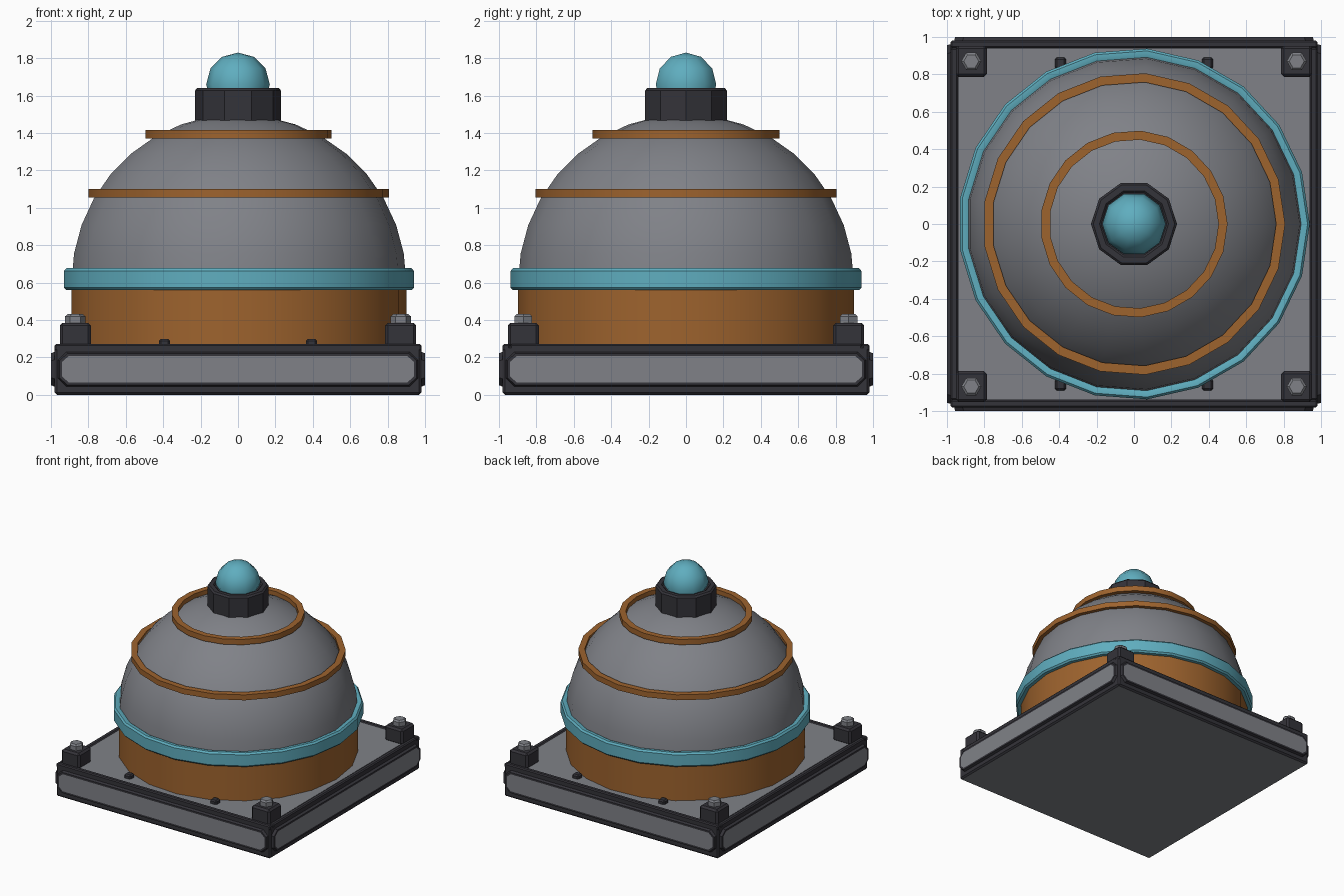
import bpy, bmesh, math
from mathutils import Matrix

if "Cube" in bpy.data.objects:
    bpy.data.objects.remove(bpy.data.objects["Cube"])


def material(name, rgb):
    m = bpy.data.materials.new(name)
    m.diffuse_color = (*rgb, 1)
    m.use_nodes = True
    m.node_tree.nodes["Principled BSDF"].inputs["Base Color"].default_value = m.diffuse_color
    return m


GREY = material("grey metal", (0.215, 0.222, 0.245))
DARK = material("dark metal", (0.034, 0.033, 0.041))
RUST = material("rust orange", (0.34, 0.125, 0.027))
TEAL = material("teal", (0.115, 0.42, 0.52))


def finish(bm, name, mats, smooth_angle=0):
    """Turn a bmesh into an object; edges sharper than the angle stay hard."""
    bmesh.ops.recalc_face_normals(bm, faces=bm.faces)
    for f in bm.faces:
        f.smooth = smooth_angle > 0
    for e in bm.edges:
        if len(e.link_faces) == 2:
            e.smooth = e.calc_face_angle(0) < math.radians(smooth_angle)
    me = bpy.data.meshes.new(name)
    bm.to_mesh(me)
    bm.free()
    for m in mats:
        me.materials.append(m)
    ob = bpy.data.objects.new(name, me)
    bpy.context.collection.objects.link(ob)
    return ob


def lathe(name, profile, n, mat, smooth_angle=30, closed=False, at=(0, 0)):
    """Spin (r, z) points round z; a point with r = 0 becomes a pole."""
    bm = bmesh.new()
    rings = []
    for r, z in profile:
        if r == 0:
            rings.append([bm.verts.new((at[0], at[1], z))] * n)
        else:
            rings.append([bm.verts.new((at[0] + r * math.cos(math.tau * i / n),
                                        at[1] + r * math.sin(math.tau * i / n), z)) for i in range(n)])
    pairs = list(zip(rings, rings[1:]))
    if closed:
        pairs.append((rings[-1], rings[0]))
    for a, b in pairs:
        for i in range(n):
            j = (i + 1) % n
            bm.faces.new(list(dict.fromkeys((a[i], a[j], b[j], b[i]))))
    return finish(bm, name, [mat], smooth_angle)


def box(name, lo, hi, mat, bevel=0.0, under=None):
    bm = bmesh.new()
    bmesh.ops.create_cube(bm, size=1)
    for v in bm.verts:
        v.co = [(l + h) / 2 + c * (h - l) for l, h, c in zip(lo, hi, v.co)]
    if bevel:
        bmesh.ops.bevel(bm, geom=bm.edges[:], offset=bevel, segments=1, affect='EDGES')
    bm.normal_update()
    if under:
        for f in bm.faces:
            if f.normal.z < -0.9:
                f.material_index = 1
    return finish(bm, name, [mat, under] if under else [mat])


# Square base with grey underside and grey deck
box("base", (-0.98, -0.98, 0), (0.98, 0.98, 0.262), DARK, 0.012, GREY)
box("deck_plate", (-0.938, -0.938, 0.25), (0.938, 0.938, 0.266), GREY)
for s in (-1, 1):
    box("deck_rim_y", (-0.98, s * 0.96 - 0.02, 0.235), (0.98, s * 0.96 + 0.02, 0.272), DARK, 0.008)
    box("deck_rim_x", (s * 0.96 - 0.02, -0.94, 0.235), (s * 0.96 + 0.02, 0.94, 0.272), DARK, 0.008)

# Side panels: dark octagonal frame with an inset grey face
for k in range(4):
    bm = bmesh.new()
    w, h, c = 0.965, 0.097, 0.045
    outline = [(-w, -h + c), (-w + c, -h), (w - c, -h), (w, -h + c),
               (w, h - c), (w - c, h), (-w + c, h), (-w, h - c)]
    back = [bm.verts.new((x, -0.97, 0.137 + z)) for x, z in outline]
    front = [bm.verts.new((x * 0.99, -1.0, 0.137 + z * 0.88)) for x, z in outline]
    for i in range(8):
        j = (i + 1) % 8
        bm.faces.new((back[i], back[j], front[j], front[i]))
    face = bm.faces.new(front)
    bm.normal_update()
    bmesh.ops.inset_region(bm, faces=[face], thickness=0.016, depth=0)
    face.material_index = 1
    bm.transform(Matrix.Rotation(k * math.pi / 2, 4, 'Z'))
    finish(bm, "side_panel", [DARK, GREY])

# Corner blocks, bolts and small clips
for sx in (-1, 1):
    for sy in (-1, 1):
        x, y = sx * 0.87, sy * 0.87
        box("corner_block", (x - 0.083, y - 0.083, 0.255), (x + 0.083, y + 0.083, 0.385), DARK, 0.015)
        lathe("bolt", [(0.054, 0.38), (0.054, 0.42), (0.04, 0.432), (0, 0.432)], 6, GREY, 0, at=(x, y))
        cx = sx * 0.393
        box("clip", (cx - 0.03, sy * 0.86 - 0.03, 0.255), (cx + 0.03, sy * 0.86 + 0.03, 0.298), DARK, 0.01)

# Drum and dome
N = 21
lathe("drum", [(0, 0.26), (0.9, 0.26), (0.9, 0.62), (0, 0.62)], N, RUST)
dome = [(0.9 * math.cos(math.pi / 2 * i / 9), 0.6 + 0.9 * math.sin(math.pi / 2 * i / 9)) for i in range(9)]
lathe("dome", dome + [(0, 1.5)], N, GREY, 40)

# Bands round the dome
lathe("teal_band", [(0.88, 0.56), (0.928, 0.56), (0.94, 0.573), (0.94, 0.663),
                    (0.928, 0.677), (0.905, 0.677), (0.88, 0.665)], N, TEAL, 30, True)
for name, r, z in (("lower_hoop", 0.808, 1.055), ("upper_hoop", 0.5, 1.37)):
    lathe(name, [(r - 0.048, z), (r, z), (r, z + 0.045), (r - 0.048, z + 0.045)], N, RUST, 30, True)

# Collar and beacon on top
lathe("collar", [(0, 1.46), (0.23, 1.46), (0.23, 1.627), (0.218, 1.64), (0.185, 1.64),
                 (0.175, 1.63), (0, 1.63)], 10, DARK, 30)
ball = [(0.17 * math.cos(math.radians(a)), 1.66 + 0.17 * math.sin(math.radians(a)))
        for a in (-30, 0, 30, 60)]
lathe("beacon", ball + [(0, 1.83)], 10, TEAL, 60)
